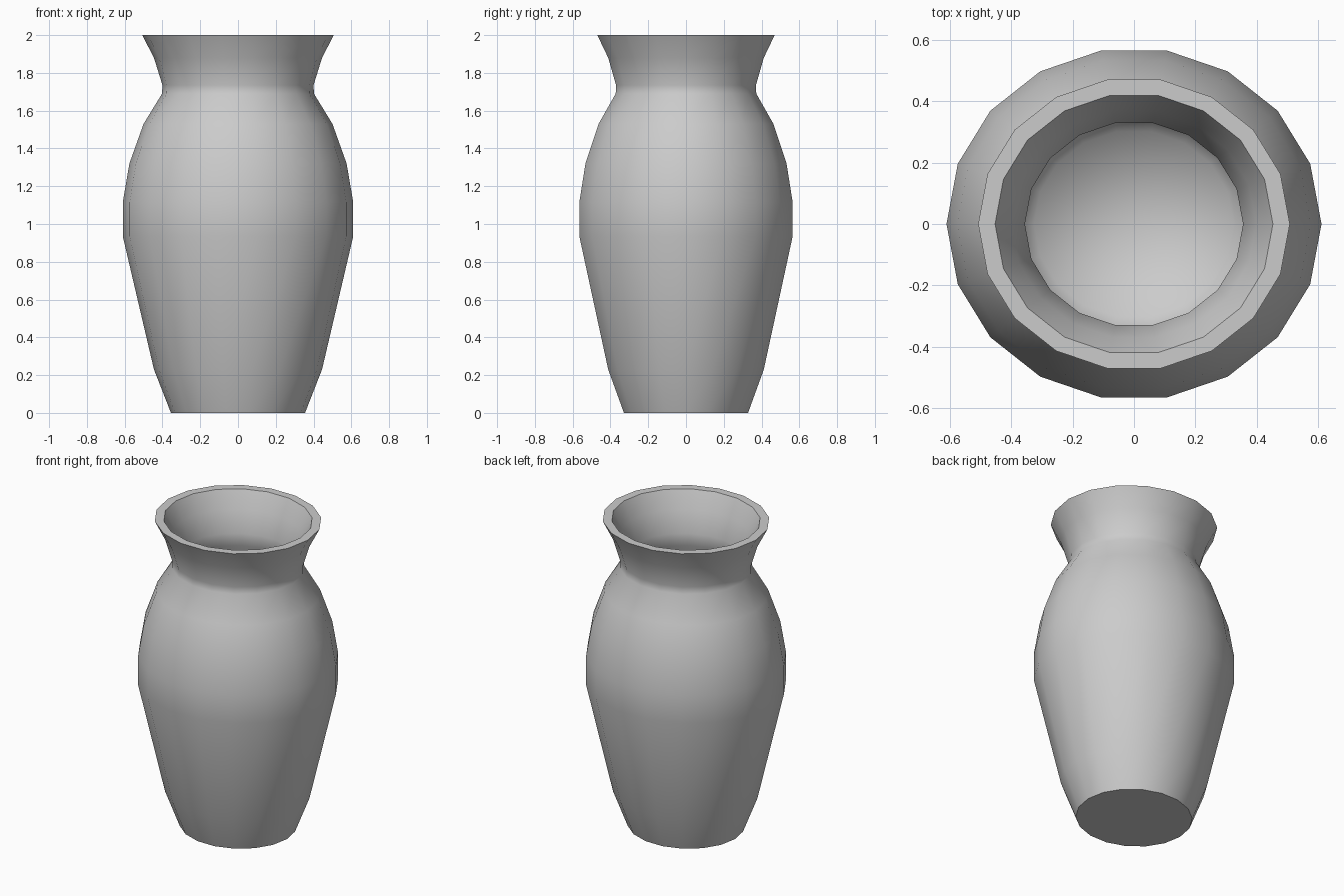
import bpy, bmesh
from math import cos, sin, tau

if "Cube" in bpy.data.objects:
    bpy.data.objects.remove(bpy.data.objects["Cube"])

SIDES = 18
Y_RATIO = 0.94   # the vase is slightly oval

# Profile as (radius, height): outer wall upwards, then inner wall downwards
outer = [(0.355, 0), (0.445, 0.23), (0.61, 0.935), (0.61, 1.115), (0.575, 1.32),
         (0.50, 1.53), (0.402, 1.69), (0.40, 1.735), (0.445, 1.88), (0.507, 2.0)]
inner = [(0.452, 2.0), (0.398, 1.89), (0.355, 1.75), (0.357, 1.67), (0.455, 1.50),
         (0.527, 1.30), (0.56, 1.105), (0.56, 0.94), (0.397, 0.24), (0.325, 0.05)]

bm = bmesh.new()


def ring(r, z):
    return [bm.verts.new((r * cos(tau * i / SIDES), Y_RATIO * r * sin(tau * i / SIDES), z))
            for i in range(SIDES)]


def fan(loop, z):
    c = bm.verts.new((0, 0, z))
    for i in range(SIDES):
        bm.faces.new((loop[i], loop[(i + 1) % SIDES], c))


# Walls and rim
rings = [ring(r, z) for r, z in outer + inner]
for a, b in zip(rings, rings[1:]):
    for i in range(SIDES):
        j = (i + 1) % SIDES
        bm.faces.new((a[i], a[j], b[j], b[i]))

# Base and inner floor
fan(rings[0], 0)
fan(rings[-1], 0.05)
bmesh.ops.recalc_face_normals(bm, faces=bm.faces[:])

# Smooth everywhere, with sharp foot and lip edges
for f in bm.faces:
    f.smooth = True
for loop in (rings[0], rings[len(outer) - 1], rings[len(outer)]):
    for i in range(SIDES):
        bm.edges.get((loop[i], loop[(i + 1) % SIDES])).smooth = False

mesh = bpy.data.meshes.new("vase")
bm.to_mesh(mesh)
bm.free()
vase = bpy.data.objects.new("vase", mesh)
bpy.context.collection.objects.link(vase)
